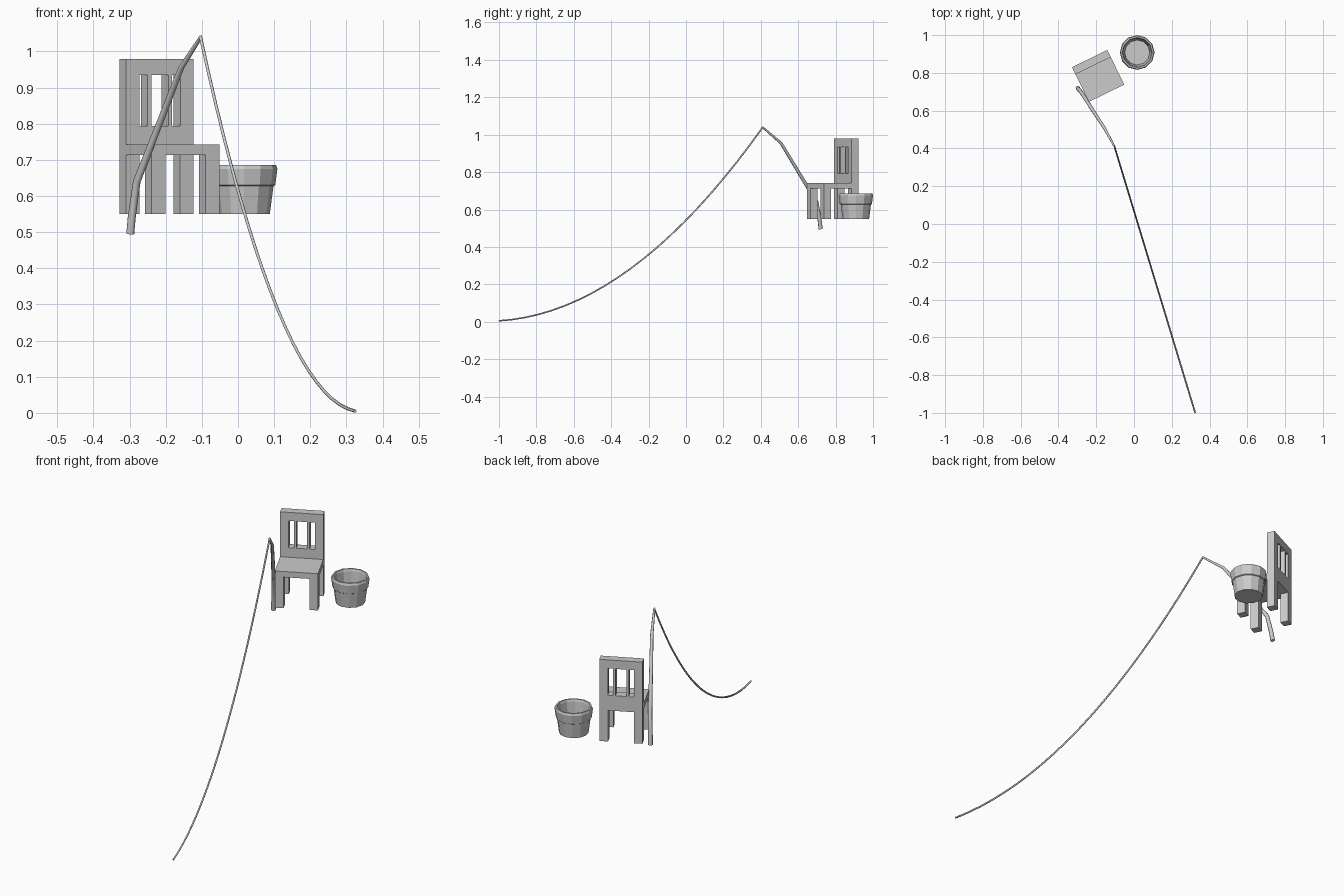
import bpy, bmesh, math
from mathutils import Matrix, Vector

if "Cube" in bpy.data.objects:
    bpy.data.objects.remove(bpy.data.objects["Cube"])

# Chair frame: turned 26 degrees about its own centre
CHAIR = Matrix.Translation((-0.19, 0.784, 0)) @ Matrix.Rotation(math.radians(26), 4, 'Z')


def add_object(name, bm, matrix=Matrix()):
    bmesh.ops.recalc_face_normals(bm, faces=bm.faces)
    mesh = bpy.data.meshes.new(name)
    bm.to_mesh(mesh)
    bm.free()
    obj = bpy.data.objects.new(name, mesh)
    obj.matrix_world = matrix
    bpy.context.collection.objects.link(obj)
    return obj


def box(name, x, y, z):
    """Box from (min, max) ranges in the chair's frame."""
    bm = bmesh.new()
    bmesh.ops.create_cube(bm, size=1)
    for v in bm.verts:
        v.co = Vector([r[0] if c < 0 else r[1] for c, r in zip(v.co, (x, y, z))])
    return add_object(name, bm, CHAIR)


def tube(name, points, radii, resolution):
    """Tapered tube along a polyline, turned into a mesh."""
    curve = bpy.data.curves.new(name, 'CURVE')
    curve.dimensions = '3D'
    curve.bevel_depth = 1.0
    curve.bevel_resolution = resolution
    curve.use_fill_caps = True
    spline = curve.splines.new('POLY')
    spline.points.add(len(points) - 1)
    for p, co, r in zip(spline.points, points, radii):
        p.co = (*co, 1)
        p.radius = r
    obj = bpy.data.objects.new(name, curve)
    bpy.context.collection.objects.link(obj)
    bpy.ops.object.select_all(action='DESELECT')
    bpy.context.view_layer.objects.active = obj
    obj.select_set(True)
    bpy.ops.object.convert(target='MESH')
    return bpy.context.object


# Chair seat and front legs
W, D, LEG = 0.104, 0.102, 0.042
box("seat", (-W, W), (-D, D - LEG), (0.713, 0.743))
for side, x in (("left", (-W, LEG - W)), ("right", (W - LEG, W))):
    box("front_leg_" + side, x, (-D, LEG - D), (0.55, 0.713))

# Chair back with rear legs: one slab with three windows and a leg gap cut out
back = box("chair_back", (-W, W), (D - LEG, D), (0.55, 0.979))
openings = [(-0.063, -0.038, 0.793, 0.934), (-0.026, 0.026, 0.793, 0.934),
            (0.038, 0.063, 0.793, 0.934), (LEG - W, W - LEG, 0.5, 0.713)]
bpy.context.view_layer.objects.active = back
for x0, x1, z0, z1 in openings:
    cutter = box("cutter", (x0, x1), (0, 0.2), (z0, z1))
    cutter.hide_render = True
    mod = back.modifiers.new("opening", 'BOOLEAN')
    mod.operation = 'DIFFERENCE'
    mod.solver = 'EXACT'
    mod.object = cutter
    bpy.context.view_layer.update()
    bpy.ops.object.modifier_apply(modifier=mod.name)
    bpy.data.objects.remove(cutter)

# Bucket: twelve-sided lathe with a thick rim and a hollow inside
profile = [(0, 0.55), (0.071, 0.55), (0.081, 0.627), (0.086, 0.63), (0.092, 0.675),
           (0.088, 0.686), (0.080, 0.686), (0.076, 0.675), (0.066, 0.565), (0, 0.565)]
bm = bmesh.new()
verts = [bm.verts.new((r, 0, z)) for r, z in profile]
edges = [bm.edges.new(pair) for pair in zip(verts, verts[1:])]
bmesh.ops.spin(bm, geom=verts + edges, cent=(0, 0, 0), axis=(0, 0, 1),
               angle=math.tau, steps=12)
bmesh.ops.remove_doubles(bm, verts=bm.verts, dist=1e-4)
add_object("bucket", bm, Matrix.Translation((0.017, 0.908, 0)))

# Fishing rod: bent and tapering to the tip
tip = (-0.104, 0.412, 1.038)
tube("fishing_rod",
     [(-0.298, 0.72, 0.495), (-0.294, 0.715, 0.54), (-0.28, 0.698, 0.64),
      (-0.157, 0.508, 0.955), tip],
     [0.011, 0.011, 0.0105, 0.008, 0.005], 2)

# Fishing line: sagging from the tip to the ground
line = []
for i in range(21):
    t = i / 20
    s = 1.412 * t
    line.append((0.324 - 0.428 * t, s - 1, 0.005 + 0.061 * s + 0.477 * s * s))
tube("fishing_line", line, [0.0045] * 21, 1)
